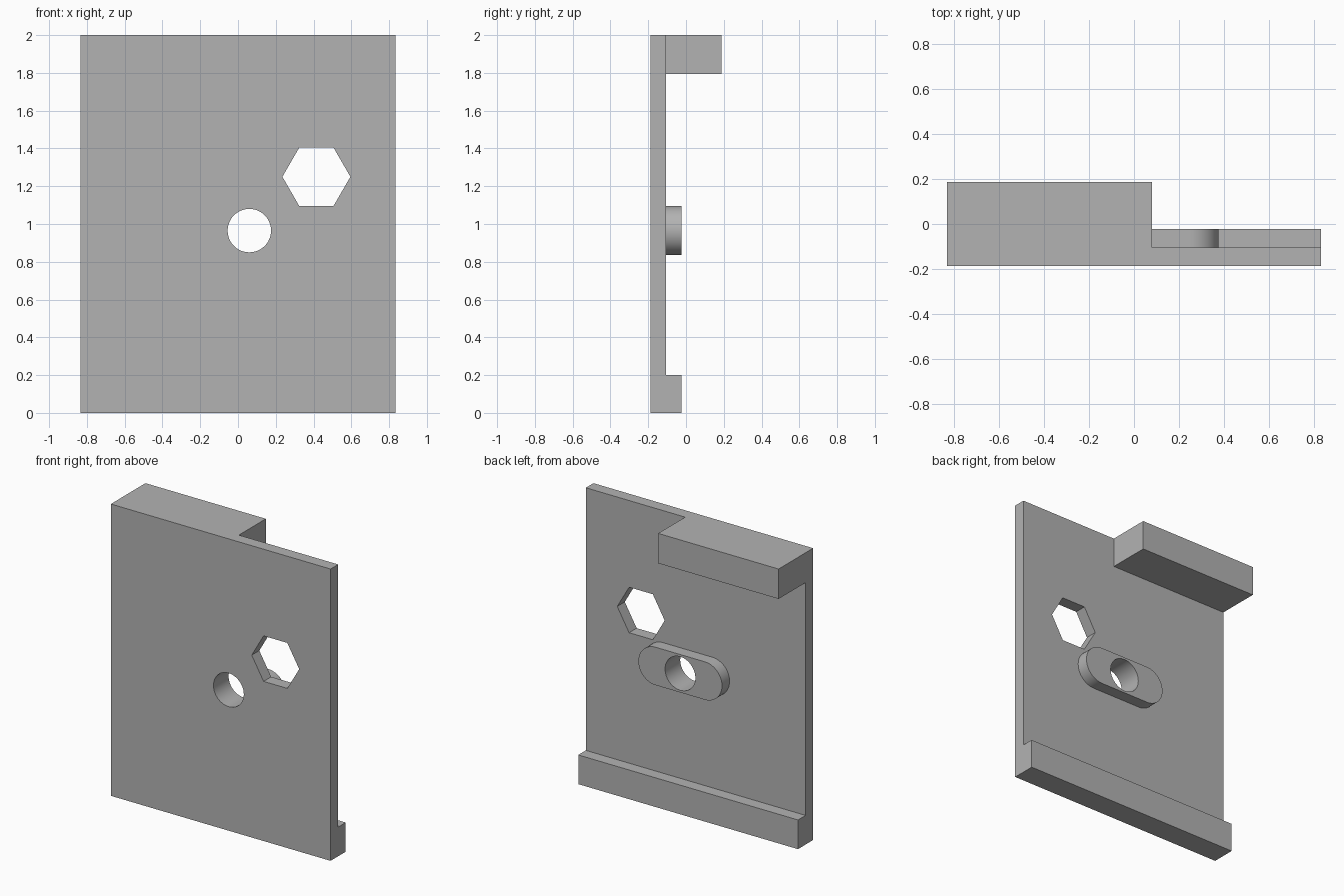
import bpy, bmesh, math
from mathutils import Vector

if "Cube" in bpy.data.objects:
    bpy.data.objects.remove(bpy.data.objects["Cube"], do_unlink=True)

W = 0.833                       # half width
FRONT, BACK = -0.187, 0.187     # depth limits
PLATE, RAIL = -0.105, -0.023    # rear face of plate, rear face of rail and boss
HOLE_X, HOLE_Z = 0.06, 0.965

grey = bpy.data.materials.new("plain grey")
grey.use_nodes = True
grey.diffuse_color = (0.45, 0.45, 0.45, 1)
grey.node_tree.nodes["Principled BSDF"].inputs["Base Color"].default_value = grey.diffuse_color


def prism(name, outline, sweep):
    """Solid made by sweeping a closed flat outline along a vector."""
    bm = bmesh.new()
    face = bm.faces.new([bm.verts.new(p) for p in outline])
    swept = bmesh.ops.extrude_face_region(bm, geom=[face])["geom"]
    bmesh.ops.translate(bm, vec=Vector(sweep),
                        verts=[v for v in swept if isinstance(v, bmesh.types.BMVert)])
    if face.is_valid and len(face.edges[0].link_faces) > 2:
        bm.faces.remove(face)
    bmesh.ops.recalc_face_normals(bm, faces=bm.faces)
    mesh = bpy.data.meshes.new(name)
    bm.to_mesh(mesh)
    bm.free()
    mesh.materials.append(grey)
    obj = bpy.data.objects.new(name, mesh)
    bpy.context.collection.objects.link(obj)
    return obj


def arc(cx, cz, radius, start, end, steps, y):
    angles = [math.radians(start + (end - start) * i / steps) for i in range(steps + 1)]
    return [(cx + radius * math.cos(a), y, cz + radius * math.sin(a)) for a in angles]


def combine(target, tool, operation):
    mod = target.modifiers.new(tool.name, "BOOLEAN")
    mod.operation, mod.object, mod.solver = operation, tool, "EXACT"
    bpy.context.view_layer.objects.active = target
    bpy.ops.object.modifier_apply(modifier=mod.name)
    bpy.data.objects.remove(tool, do_unlink=True)


# Plate with the full-width rail along its foot
section = [(FRONT, 0), (RAIL, 0), (RAIL, 0.2), (PLATE, 0.2), (PLATE, 2), (FRONT, 2)]
bracket = prism("bracket_plate", [(-W, y, z) for y, z in section], (2 * W, 0, 0))

# Deep block on one half of the top edge
inner = -0.15
block = prism("top_block", [(-W, inner, 1.795), (-W, BACK, 1.795), (-W, BACK, 2), (-W, inner, 2)],
              (W + 0.08, 0, 0))
combine(bracket, block, "UNION")

# Rounded boss around the bore
half = 0.187
outline = (arc(HOLE_X + half, HOLE_Z, 0.13, -90, 90, 24, inner)
           + arc(HOLE_X - half, HOLE_Z, 0.13, 90, 270, 24, inner))
combine(bracket, prism("slot_boss", outline, (0, RAIL - inner, 0)), "UNION")

# Round bore and hexagonal window
bore = prism("bore", arc(HOLE_X, HOLE_Z, 0.115, 0, 360, 48, -0.5)[:-1], (0, 1, 0))
combine(bracket, bore, "DIFFERENCE")
window = prism("hex_window", arc(0.415, 1.25, 0.18, 0, 360, 6, -0.5)[:-1], (0, 1, 0))
combine(bracket, window, "DIFFERENCE")

bracket.select_set(True)
bpy.context.view_layer.objects.active = bracket
bpy.ops.object.shade_smooth_by_angle(angle=math.radians(30))
